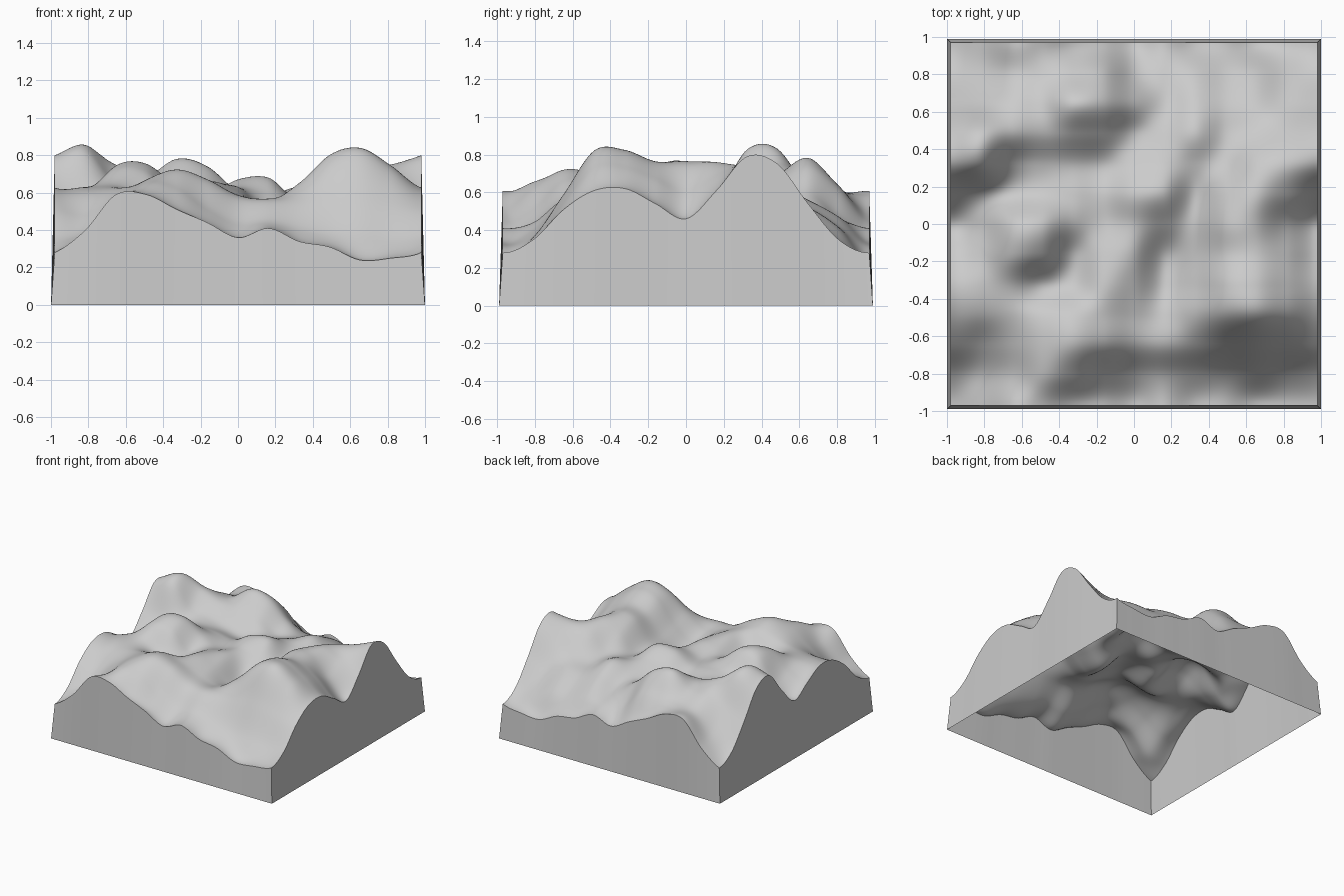
import bpy
import bmesh
import math

HALF_X, HALF_Y = 0.98, 0.97   # half size of the ground surface
FLARE = 1.02                  # how far the wall feet spread outwards
SEGMENTS = 100

# Cross-sections from front to back, heights in hundredths.
# The land repeats seamlessly, so opposite borders share one profile.
SECTIONS = [
    [28, 40, 59, 59, 51, 44, 36, 41, 34, 31, 24, 25],
    [35, 38, 53, 65, 62, 51, 43, 44, 40, 37, 36, 34],
    [51, 48, 57, 67, 72, 66, 57, 56, 56, 58, 59, 55],
    [61, 60, 62, 65, 69, 66, 59, 55, 65, 78, 82, 73],
    [62, 63, 64, 57, 57, 66, 61, 50, 61, 79, 82, 73],
    [54, 60, 73, 71, 57, 63, 63, 49, 57, 73, 76, 67],
    [46, 54, 73, 75, 64, 59, 63, 59, 57, 74, 75, 60],
    [61, 57, 59, 62, 61, 59, 67, 68, 56, 69, 76, 69],
    [79, 82, 65, 61, 58, 55, 59, 62, 59, 60, 71, 75],
    [75, 83, 75, 69, 69, 65, 55, 57, 63, 56, 59, 66],
    [54, 60, 67, 68, 78, 74, 60, 51, 56, 52, 52, 49],
    [35, 45, 58, 61, 63, 62, 47, 46, 47, 42, 41, 35],
]


def spline(values, t):
    """Smooth repeating curve through evenly spaced values."""
    i = math.floor(t)
    f = t - i
    a, b, c, d = (values[(i + k) % len(values)] for k in (-1, 0, 1, 2))
    slope_in, slope_out = (c - a) / 2, (d - b) / 2
    rise = c - b
    return b + f * (slope_in + f * (3 * rise - 2 * slope_in - slope_out
                                    + f * (slope_in + slope_out - 2 * rise)))


def height(u, v):
    """Ground height for u, v from -1 to 1, blended along x, then along y."""
    half_count = len(SECTIONS) / 2
    across = [spline(row, (u + 1) * half_count) for row in SECTIONS]
    return spline(across, (v + 1) * half_count) / 100


def make_material(name, color):
    mat = bpy.data.materials.new(name)
    mat.use_nodes = True
    mat.diffuse_color = color
    for node in mat.node_tree.nodes:
        if node.type == 'BSDF_PRINCIPLED':
            node.inputs["Base Color"].default_value = color
    return mat


default_cube = bpy.data.objects.get("Cube")
if default_cube:
    bpy.data.objects.remove(default_cube, do_unlink=True)

# Rolling ground surface
bm = bmesh.new()
bmesh.ops.create_grid(bm, x_segments=SEGMENTS, y_segments=SEGMENTS, size=1)
for vert in bm.verts:
    u, v = vert.co.x, vert.co.y
    vert.co = (u * HALF_X, v * HALF_Y, height(u, v))

# Side walls dropped from the border, slightly flared, open underneath
border = [edge for edge in bm.edges if edge.is_boundary]
walls = bmesh.ops.extrude_edge_only(bm, edges=border)
for vert in walls["geom"]:
    if isinstance(vert, bmesh.types.BMVert):
        vert.co = (vert.co.x * FLARE, vert.co.y * FLARE, 0)

# Make every face point outwards
bmesh.ops.recalc_face_normals(bm, faces=bm.faces)
bm.normal_update()
if sum(face.normal.z for face in bm.faces) < 0:
    bmesh.ops.reverse_faces(bm, faces=bm.faces)

mesh = bpy.data.meshes.new("terrain_block")
bm.to_mesh(mesh)
bm.free()
mesh.materials.append(make_material("light_grey", (0.6, 0.6, 0.6, 1)))

terrain = bpy.data.objects.new("terrain_block", mesh)
bpy.context.collection.objects.link(terrain)

# Smooth hills, crisp wall edges
for obj in bpy.context.selected_objects:
    obj.select_set(False)
terrain.select_set(True)
bpy.context.view_layer.objects.active = terrain
bpy.ops.object.shade_smooth_by_angle(angle=math.radians(35))
